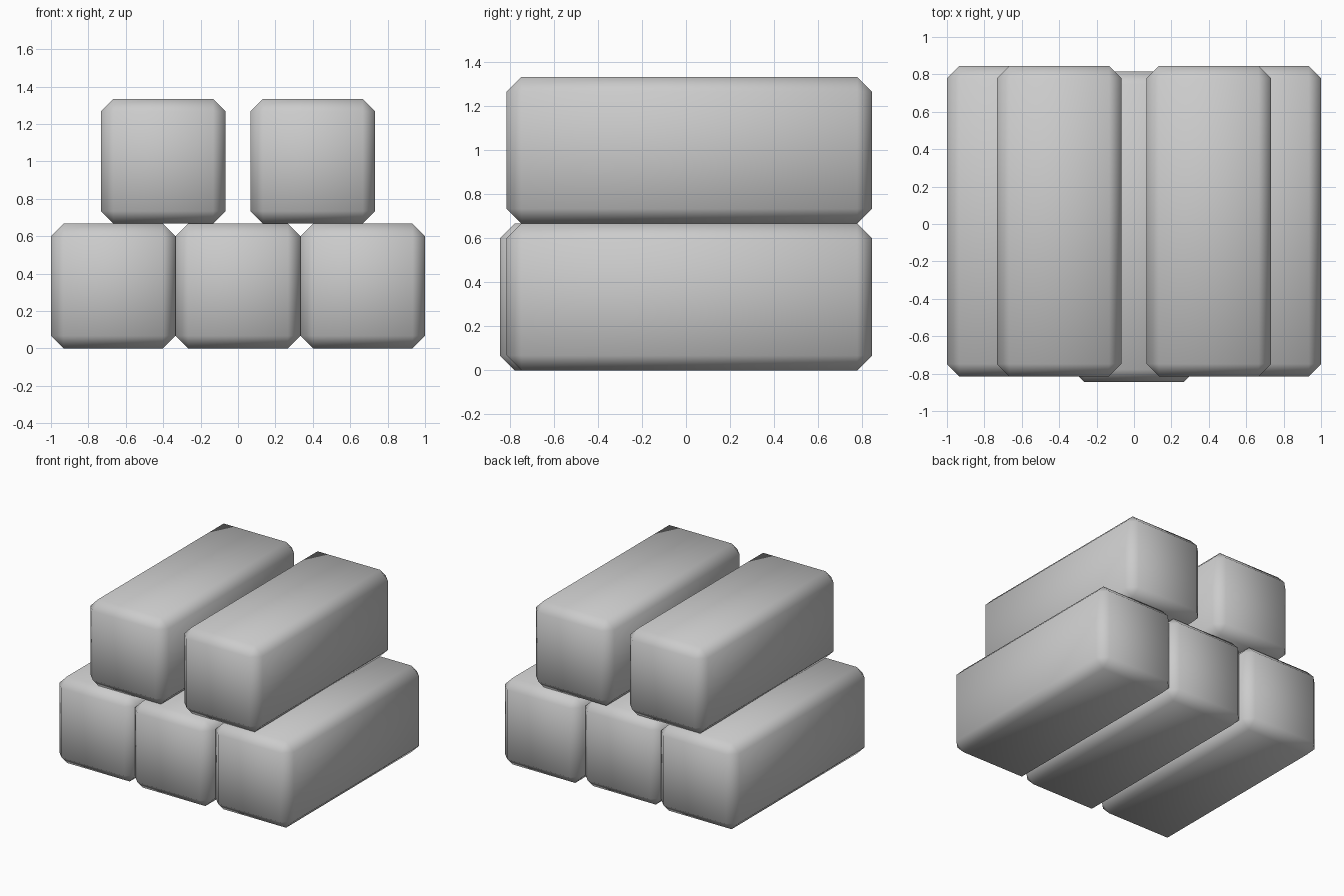
import bpy
import bmesh

if "Cube" in bpy.data.objects:
    bpy.data.objects.remove(bpy.data.objects["Cube"])

W, L, CH = 0.667, 1.66, 0.067


def bar(name, x, y, z):
    # Long block with a single-segment chamfer on every edge, shaded smooth
    bm = bmesh.new()
    bmesh.ops.create_cube(bm, size=1)
    bmesh.ops.scale(bm, vec=(W, L, W), verts=bm.verts)
    bmesh.ops.bevel(bm, geom=bm.edges[:], offset=CH, offset_type='OFFSET',
                    segments=1, profile=0.5, affect='EDGES')
    for f in bm.faces:
        f.smooth = True
    mesh = bpy.data.meshes.new(name)
    bm.to_mesh(mesh)
    bm.free()
    obj = bpy.data.objects.new(name, mesh)
    obj.location = (x, y, z)
    bpy.context.collection.objects.link(obj)
    return obj


# Bottom row: three touching bars, the middle one pushed forward
for name, x, y in (("left", -0.667, 0.015), ("middle", 0, -0.015), ("right", 0.667, 0.015)):
    bar("bottom_bar_" + name, x, y, W / 2)

# Top row: two bars with a gap between them
for name, x in (("left", -0.4), ("right", 0.4)):
    bar("top_bar_" + name, x, 0.015, W * 1.5)
